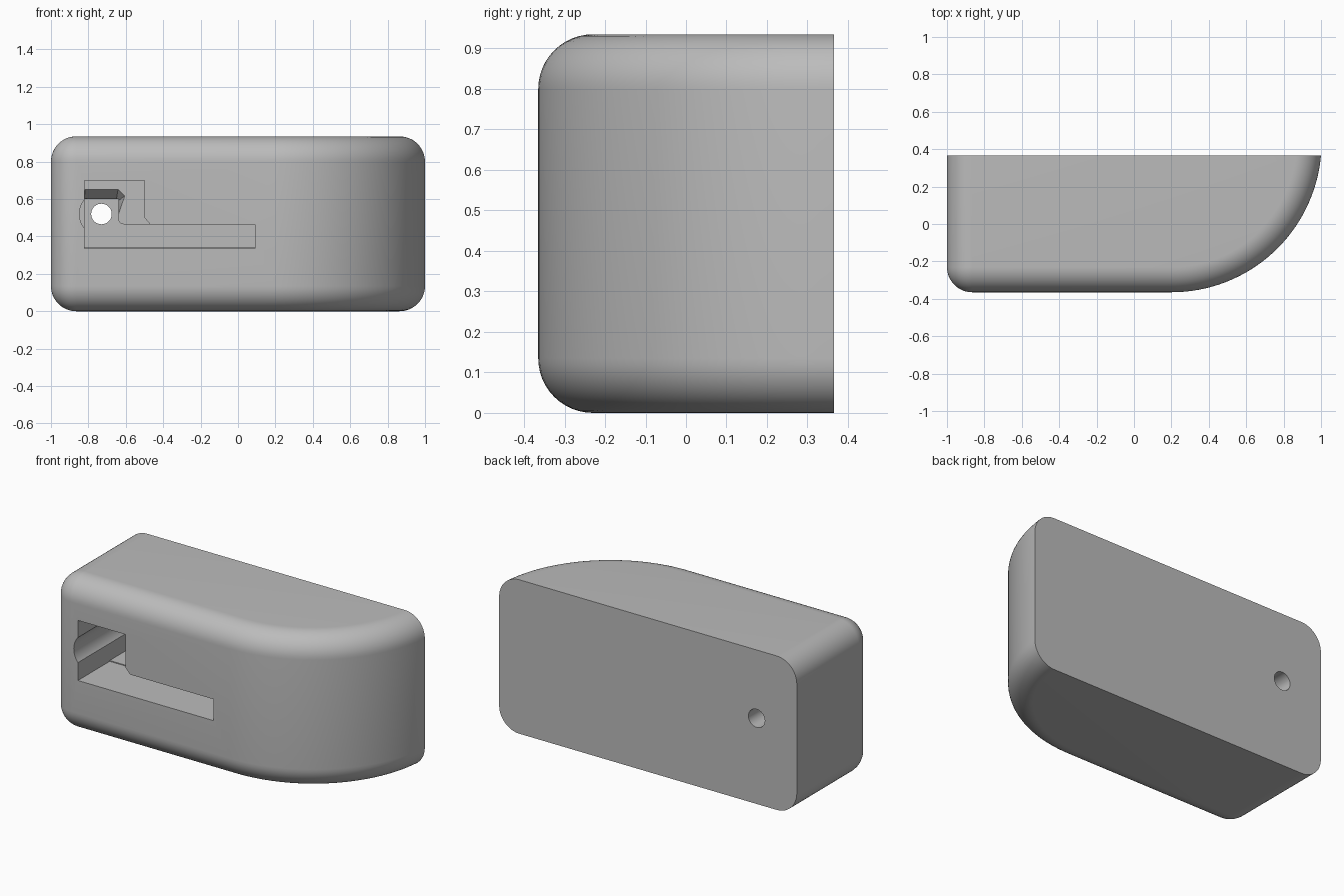
import bpy, bmesh
from math import sin, cos, pi, radians, asin

cube = bpy.data.objects.get("Cube")
if cube:
    bpy.data.objects.remove(cube, do_unlink=True)

BACK, FRONT, HEIGHT = 0.365, -0.365, 0.935
FILLET, NOSE = 0.135, 0.803


def make_object(name, bm):
    bmesh.ops.recalc_face_normals(bm, faces=bm.faces[:])
    mesh = bpy.data.meshes.new(name)
    bm.to_mesh(mesh)
    bm.free()
    obj = bpy.data.objects.new(name, mesh)
    bpy.context.collection.objects.link(obj)
    return obj


def loft(name, rings):
    """Skin a closed solid over rings with equal point counts."""
    bm = bmesh.new()
    loops = [[bm.verts.new(p) for p in ring] for ring in rings]
    n = len(loops[0])
    for a, b in zip(loops, loops[1:]):
        for i in range(n):
            j = (i + 1) % n
            bm.faces.new((a[i], a[j], b[j], b[i]))
    bm.faces.new(loops[0])
    bm.faces.new(loops[-1])
    bmesh.ops.remove_doubles(bm, verts=bm.verts[:], dist=1e-5)
    return make_object(name, bm)


def prism(name, outline, y0, y1, back_outline=None):
    """Solid running in depth between two (x, z) outlines."""
    return loft(name, [[(x, y0, z) for x, z in outline],
                       [(x, y1, z) for x, z in (back_outline or outline)]])


def arc(cx, cz, r, start, end, steps):
    return [(cx + r * cos(a), cz + r * sin(a)) for a in
            (radians(start + (end - start) * i / steps) for i in range(steps + 1))]


def plan_ring(inset, z):
    """Plan outline: square end with a rounded corner, and a long curved nose."""
    pts = [(-1 + inset, BACK)]
    pts += arc(-1 + FILLET, FRONT + FILLET, FILLET - inset, 180, 270, 12)
    cy = FRONT + NOSE
    r = NOSE - inset
    end = -math_degrees(asin((cy - BACK) / r))
    pts += arc(0.2, cy, r, -90, end, 32)
    return [(x, y, z) for x, y in pts]


def math_degrees(a):
    return a * 180 / pi


# Rounded housing
steps = 12
lower = [(FILLET * (1 - sin(a)), FILLET * (1 - cos(a)))
         for a in (pi / 2 * i / steps for i in range(steps + 1))]
sections = lower[::-1]
sections = [(FILLET - z, FILLET - d) for z, d in
            ((FILLET * sin(pi / 2 * i / steps), FILLET * cos(pi / 2 * i / steps))
             for i in range(steps + 1))]
profile = [(FILLET * (1 - sin(pi / 2 * i / steps)),
            FILLET * (1 - cos(pi / 2 * i / steps))) for i in range(steps + 1)]
profile += [(d, HEIGHT - z) for d, z in reversed(profile)]
housing = loft("housing", [plan_ring(d, z) for d, z in profile])

# Slot, stepped recess, sloped ceiling, side groove and screw hole
mouth = [(-0.82, 0.335), (0.09, 0.335), (0.09, 0.465), (-0.47, 0.465),
         (-0.5, 0.5), (-0.5, 0.7), (-0.82, 0.7)]
channel = ([(-0.82, 0.34), (0.09, 0.34), (0.09, 0.465)]
           + arc(-0.61, 0.495, 0.03, 270, 180, 5) + [(-0.64, 0.6), (-0.82, 0.6)])
ramp_front = [(-0.819, 0.5), (-0.641, 0.5), (-0.6, 0.62), (-0.64, 0.66), (-0.819, 0.66)]
ramp_back = [(-0.819, 0.5), (-0.641, 0.5), (-0.641, 0.59), (-0.65, 0.6), (-0.819, 0.6)]
groove = arc(-0.73, 0.52, 0.118, 135, 225, 16) + [(-0.74, 0.46), (-0.74, 0.58)]
hole = arc(-0.73, 0.52, 0.055, 0, 350, 35)

cutters = [
    prism("slot_cutter", mouth, -0.5, -0.06),
    prism("channel_cutter", channel, -0.12, 0.23),
    prism("ramp_cutter", ramp_front, -0.07, 0.0, ramp_back),
    prism("groove_cutter", groove, -0.5, 0.22),
    prism("hole_cutter", hole, 0.1, 0.5),
]

bpy.context.view_layer.objects.active = housing
for cutter in cutters:
    mod = housing.modifiers.new(cutter.name, 'BOOLEAN')
    mod.operation = 'DIFFERENCE'
    mod.solver = 'EXACT'
    mod.object = cutter
    bpy.ops.object.modifier_apply(modifier=mod.name)
    bpy.data.objects.remove(cutter, do_unlink=True)

# Plain grey finish
grey = bpy.data.materials.new("grey_plastic")
grey.use_nodes = True
colour = (0.5, 0.5, 0.5, 1)
grey.diffuse_color = colour
grey.node_tree.nodes["Principled BSDF"].inputs["Base Color"].default_value = colour
housing.data.materials.clear()
housing.data.materials.append(grey)

bpy.ops.object.select_all(action='DESELECT')
housing.select_set(True)
bpy.ops.object.shade_smooth_by_angle(angle=radians(30))
